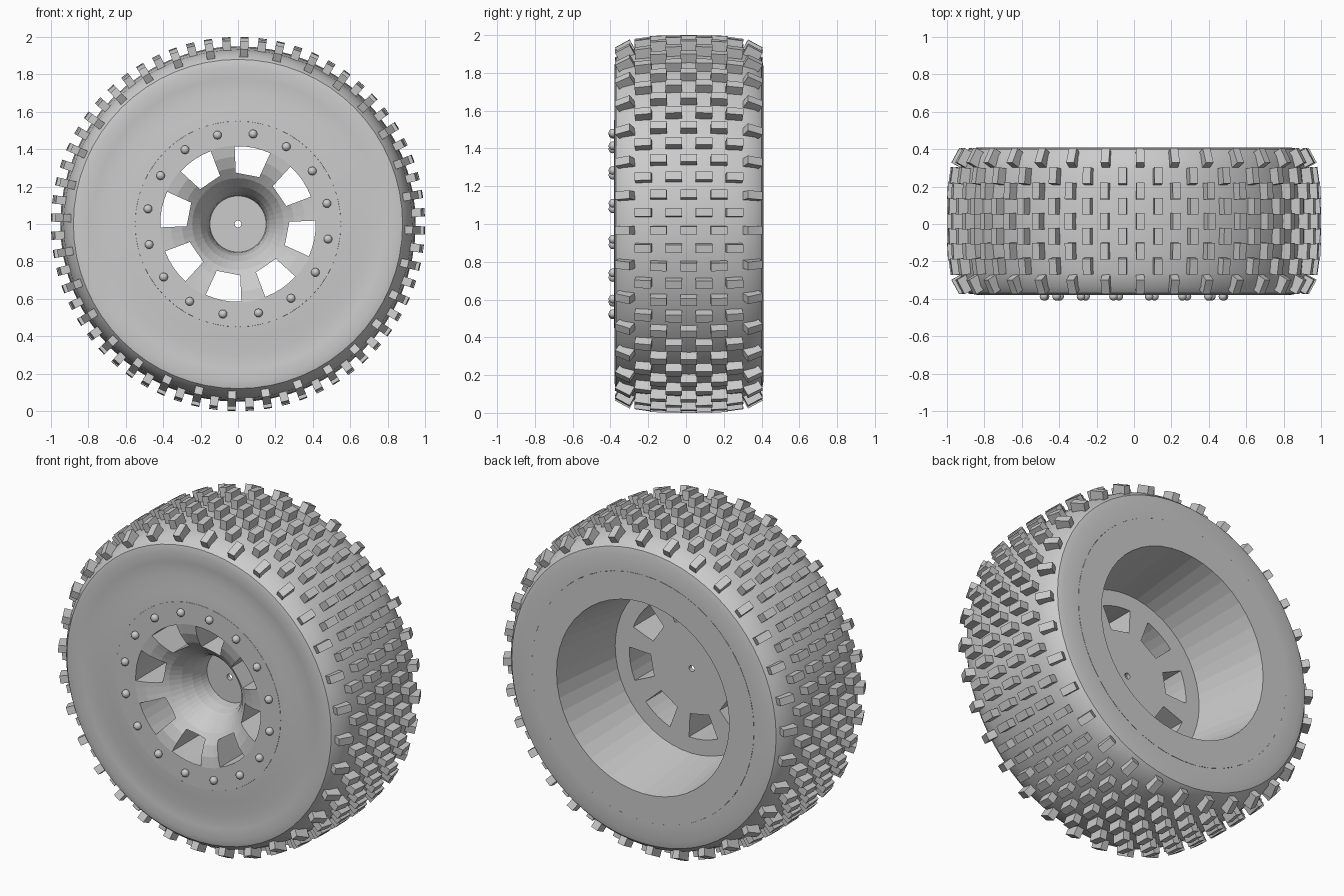
import bpy, bmesh
from math import sin, cos, pi, radians
from mathutils import Matrix, Vector

if "Cube" in bpy.data.objects:
    bpy.data.objects.remove(bpy.data.objects["Cube"])


def finish(bm, name, smooth=None):
    bmesh.ops.recalc_face_normals(bm, faces=bm.faces)
    me = bpy.data.meshes.new(name)
    bm.to_mesh(me)
    bm.free()
    ob = bpy.data.objects.new(name, me)
    bpy.context.collection.objects.link(ob)
    bpy.ops.object.select_all(action='DESELECT')
    ob.select_set(True)
    bpy.context.view_layer.objects.active = ob
    if smooth:
        bpy.ops.object.shade_smooth_by_angle(angle=radians(smooth))
    return ob


def polar(r, y, a):
    return Vector((r * cos(a), y, 1 + r * sin(a)))


def lathe(name, profile, segs, smooth=None):
    """Revolve a closed (radius, y) profile about the wheel axle."""
    bm = bmesh.new()
    rings = [[bm.verts.new(polar(r, y, 2 * pi * i / segs)) for r, y in profile]
             for i in range(segs)]
    n = len(profile)
    for i in range(segs):
        a, b = rings[i], rings[(i + 1) % segs]
        for j in range(n):
            k = (j + 1) % n
            bm.faces.new((a[j], a[k], b[k], b[j]))
    return finish(bm, name, smooth)


MID = 0.015  # middle of the tyre width

# Tyre carcass: front sidewall, crown, flat back sidewall
lathe("tyre", [(0.55, -0.379), (0.62, -0.376), (0.70, -0.368), (0.78, -0.370),
               (0.84, -0.379), (0.88, -0.370), (0.91, -0.335), (0.932, -0.26),
               (0.945, -0.13), (0.95, MID), (0.945, 0.16), (0.932, 0.29),
               (0.91, 0.365), (0.88, 0.40), (0.84, 0.409), (0.74, 0.409)], 64, 30)

# Tread knobs: two staggered rows, the outer ones tilted over the shoulder
row_a = [(0, 0.965, 0), (0.16, 0.962, 0.05), (0.335, 0.925, 0.5)]
row_b = [(0.08, 0.964, 0.02), (0.24, 0.952, 0.14)]
bm = bmesh.new()
ROWS = 64
for i in range(ROWS):
    a = radians(88) + 2 * pi * i / ROWS
    rad, ax = Vector((cos(a), 0, sin(a))), Vector((0, 1, 0))
    tan = Vector((-sin(a), 0, cos(a)))
    for dy, r, tilt in (row_b if i % 2 else row_a):
        for s in ((1, -1) if dy else (1,)):
            up = rad * cos(tilt) + ax * sin(tilt) * s
            side = ax * cos(tilt) - rad * sin(tilt) * s
            m = Matrix((tan * 0.044, side * 0.088, up * 0.07)).transposed().to_4x4()
            m.translation = polar(r, MID + s * dy, a)
            bmesh.ops.create_cube(bm, size=1, matrix=m)
finish(bm, "tread_knobs")

# Rim: trumpet shaped front dish, flat back disc, deep tapered barrel
rim = lathe("rim", [(0.018, -0.08), (0.15, -0.08), (0.155, -0.13), (0.17, -0.19),
                    (0.20, -0.25), (0.245, -0.305), (0.30, -0.345), (0.36, -0.37),
                    (0.42, -0.38), (0.55, -0.38), (0.74, 0.41), (0.575, 0.41),
                    (0.51, -0.055), (0.018, -0.055)], 48)

# Eight wedge windows cut straight through the dish
bm = bmesh.new()
for i in range(8):
    c = radians(34) + i * pi / 4
    h = radians(13.5)
    outline = [(0.275, -h), (0.275, h)] + [(0.416, h - h * k / 2) for k in range(5)]
    f, b = [[bm.verts.new(polar(r, y, c + d)) for r, d in outline] for y in (-0.6, 0.2)]
    bm.faces.new(f)
    bm.faces.new(b[::-1])
    for j in range(len(f)):
        k = (j + 1) % len(f)
        bm.faces.new((f[j], b[j], b[k], f[k]))
cutter = finish(bm, "window_cutter")
cutter.hide_render = True
mod = rim.modifiers.new("windows", 'BOOLEAN')
mod.operation = 'DIFFERENCE'
mod.solver = 'EXACT'
mod.object = cutter
bpy.ops.object.select_all(action='DESELECT')
rim.select_set(True)
bpy.context.view_layer.objects.active = rim
bpy.ops.object.modifier_apply(modifier=mod.name)
bpy.data.objects.remove(cutter)

# Ring of round-headed bolts
bm = bmesh.new()
for i in range(16):
    p = polar(0.488, -0.387, radians(13) + i * pi / 8)
    bmesh.ops.create_uvsphere(bm, u_segments=12, v_segments=8, radius=0.023,
                              matrix=Matrix.Translation(p))
finish(bm, "rim_bolts", 40)
